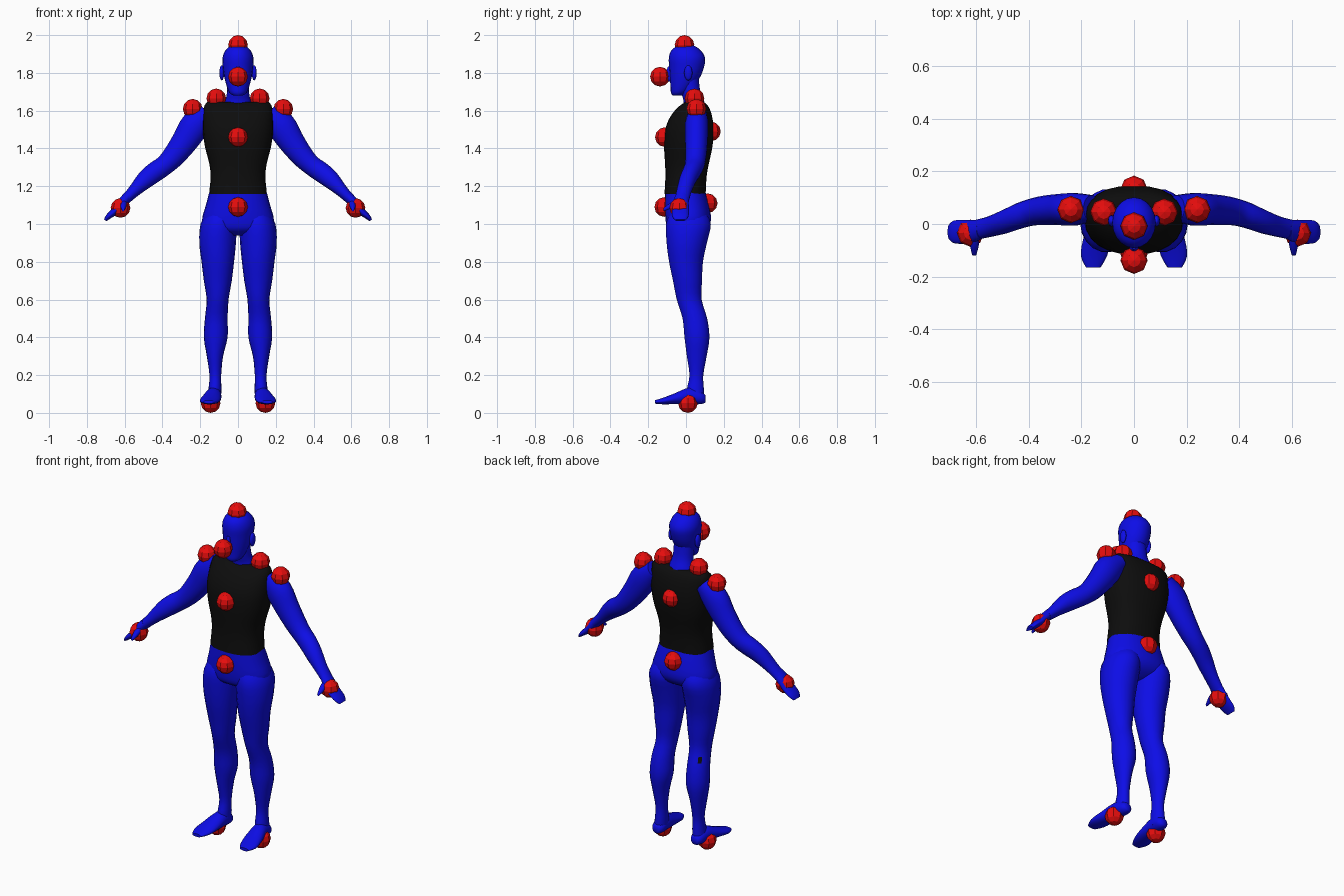
import bpy, bmesh, math
from mathutils import Vector

if "Cube" in bpy.data.objects:
    bpy.data.objects.remove(bpy.data.objects["Cube"], do_unlink=True)

X, Y, Z = Vector((1, 0, 0)), Vector((0, 1, 0)), Vector((0, 0, 1))


def make_material(name, colour):
    material = bpy.data.materials.new(name)
    material.use_nodes = True
    material.diffuse_color = (*colour, 1)
    shader = next(n for n in material.node_tree.nodes if n.type == "BSDF_PRINCIPLED")
    shader.inputs["Base Color"].default_value = (*colour, 1)
    shader.inputs["Roughness"].default_value = 0.7
    return material


blue = make_material("bright blue", (0.004, 0.004, 0.8))
black = make_material("vest black", (0.004, 0.004, 0.004))
red = make_material("marker red", (0.8, 0.004, 0.004))


def finish(name, bm, material, smooth=True):
    """Turn a bmesh into a named, coloured object."""
    bmesh.ops.recalc_face_normals(bm, faces=bm.faces)
    mesh = bpy.data.meshes.new(name)
    bm.to_mesh(mesh)
    bm.free()
    mesh.materials.append(material)
    obj = bpy.data.objects.new(name, mesh)
    bpy.context.collection.objects.link(obj)
    if smooth:
        bpy.ops.object.select_all(action="DESELECT")
        obj.select_set(True)
        bpy.context.view_layer.objects.active = obj
        bpy.ops.object.shade_smooth_by_angle(angle=math.radians(60))
    return obj


def refine(rings, steps):
    """Catmull-Rom interpolation of centres and radii between rings."""
    rings = [Vector(r) for r in rings]
    last = len(rings) - 1
    result = []
    for i in range(last):
        p, q = rings[i], rings[i + 1]
        before, after = rings[max(i - 1, 0)], rings[min(i + 2, last)]
        for s in range(steps):
            t = s / steps
            slope_p, slope_q = (q - before) / 2, (after - p) / 2
            u = 1 - t
            result.append(p * (u * u * (1 + 2 * t)) + q * (t * t * (3 - 2 * t))
                          + slope_p * (t * u * u) - slope_q * (t * t * u))
    return result + [rings[last]]


def loft(name, rings, material, side=Y, along=None, sign=1, box=1.0, steps=3, count=18):
    """Skin rings of (x, y, z, radius across, radius along side)."""
    rings = refine(rings, steps)
    bm = bmesh.new()
    loops = []
    for i, ring in enumerate(rings):
        centre = Vector(ring[:3])
        ahead = Vector(rings[min(i + 1, len(rings) - 1)][:3])
        behind = Vector(rings[max(i - 1, 0)][:3])
        across = side.cross(along or (ahead - behind)).normalized()
        loop = []
        for k in range(count):
            angle = math.tau * k / count
            c, s = math.cos(angle), math.sin(angle)
            c, s = math.copysign(abs(c) ** box, c), math.copysign(abs(s) ** box, s)
            point = centre + across * (c * ring[3]) + side * (s * ring[4])
            point.x *= sign
            loop.append(bm.verts.new(point))
        loops.append(loop)
    for low, high in zip(loops, loops[1:]):
        for k in range(count):
            j = (k + 1) % count
            bm.faces.new((low[k], low[j], high[j], high[k]))
    bm.faces.new(loops[0])
    bm.faces.new(loops[-1])
    return finish(name, bm, material)


def ball(name, centre, radii, material, segments=8, rings=6, smooth=False):
    bm = bmesh.new()
    bmesh.ops.create_uvsphere(bm, u_segments=segments, v_segments=rings, radius=1)
    bmesh.ops.scale(bm, vec=radii, verts=bm.verts)
    bmesh.ops.translate(bm, vec=centre, verts=bm.verts)
    return finish(name, bm, material, smooth)


# Trunk
loft("vest", [
    (0, -.005, 1.16, .153, .109), (0, 0, 1.25, .145, .109), (0, .005, 1.32, .152, .116),
    (0, .012, 1.41, .175, .128), (0, .018, 1.5, .187, .128), (0, .028, 1.57, .186, .11),
    (0, .04, 1.62, .18, .08), (0, .045, 1.645, .165, .05)], black, along=Z, box=.85, count=24)
loft("hips", [
    (0, -.005, 1.18, .149, .105), (0, .005, 1.1, .17, .117), (0, .012, 1.02, .19, .12),
    (0, .005, .97, .16, .1), (0, 0, .94, .06, .05)], blue, along=Z, box=.9, count=24)

# Head and neck
loft("neck", [
    (0, .05, 1.6, .085, .065), (0, .042, 1.65, .068, .055), (0, .025, 1.7, .058, .052),
    (0, .015, 1.78, .058, .052)], blue, along=Z)
loft("head", [
    (0, -.045, 1.68, .025, .025), (0, -.035, 1.695, .045, .045), (0, -.02, 1.73, .06, .062),
    (0, -.005, 1.78, .073, .081), (0, .003, 1.83, .08, .092), (0, .005, 1.88, .082, .096),
    (0, 0, 1.92, .066, .077), (0, 0, 1.945, .035, .04), (0, 0, 1.952, .005, .005)],
    blue, along=Z, count=20)
loft("nose", [
    (0, -.085, 1.835, .008, .01), (0, -.092, 1.8, .013, .018),
    (0, -.094, 1.77, .018, .024), (0, -.085, 1.755, .01, .01)], blue, along=Z, count=10)

# Limbs, mirrored
for label, sign in (("left", 1), ("right", -1)):
    ball(label + "_ear", (sign * .086, .012, 1.8), (.013, .022, .04), blue, 12, 8, True)
    leg = loft(label + "_leg", [
        (.09, .01, 1.07, .07, .09), (.103, .013, 1.0, .095, .12), (.108, .004, .9, .097, .108),
        (.107, 0, .8, .086, .091), (.107, .008, .7, .074, .078), (.108, .017, .6, .058, .067),
        (.115, .047, .5, .06, .066), (.118, .058, .4, .063, .067), (.122, .057, .3, .043, .053),
        (.12, .055, .2, .031, .037), (.122, .05, .13, .034, .045), (.126, .05, .07, .036, .046)],
        blue, along=Z, sign=sign)
    loft(label + "_foot", [
        (.126, .102, .075, .02, .02), (.126, .08, .08, .036, .034), (.13, .02, .09, .042, .045),
        (.142, -.06, .075, .052, .029), (.152, -.12, .063, .05, .018),
        (.155, -.165, .058, .028, .009)], blue, side=Z, along=-Y, sign=sign)
    loft(label + "_arm", [
        (.16, .06, 1.585, .05, .05), (.225, .056, 1.525, .077, .062), (.28, .055, 1.44, .07, .06),
        (.34, .052, 1.36, .06, .056), (.39, .045, 1.31, .053, .052), (.44, .03, 1.275, .053, .05),
        (.49, .01, 1.235, .048, .046), (.55, -.01, 1.175, .033, .04), (.6, -.022, 1.125, .026, .038)],
        blue, sign=sign)
    loft(label + "_hand", [
        (.58, -.02, 1.15, .026, .036), (.615, -.028, 1.11, .026, .043), (.65, -.03, 1.07, .02, .046),
        (.685, -.03, 1.04, .015, .043), (.703, -.03, 1.02, .008, .028)], blue, sign=sign)
    loft(label + "_thumb", [
        (.605, -.04, 1.115, .018, .02), (.607, -.085, 1.095, .016, .017),
        (.608, -.12, 1.075, .007, .008)], blue, side=Z, sign=sign, count=10)

    # Small dark patch behind the right knee
    if sign < 0:
        leg.data.materials.append(black)
        knee = Vector((-.15, .09, .55))
        patch = min(leg.data.polygons, key=lambda f: (f.center - knee).length)
        patch.material_index = 1

    # Paired markers
    for part, x, y, z in (("neck", .115, .045, 1.665), ("shoulder", .24, .055, 1.61),
                          ("hand", .622, -.035, 1.085), ("foot", .145, .01, .052)):
        ball(f"{label}_{part}_marker", (sign * x, y, z), (.052,) * 3, red)

# Centre markers
for part, y, z in (("crown", -.008, 1.948), ("face", -.138, 1.78), ("chest", -.112, 1.46),
                   ("upper_back", .132, 1.49), ("belly", -.115, 1.09), ("lower_back", .115, 1.11)):
    ball(part + "_marker", (0, y, z), (.052,) * 3, red)
